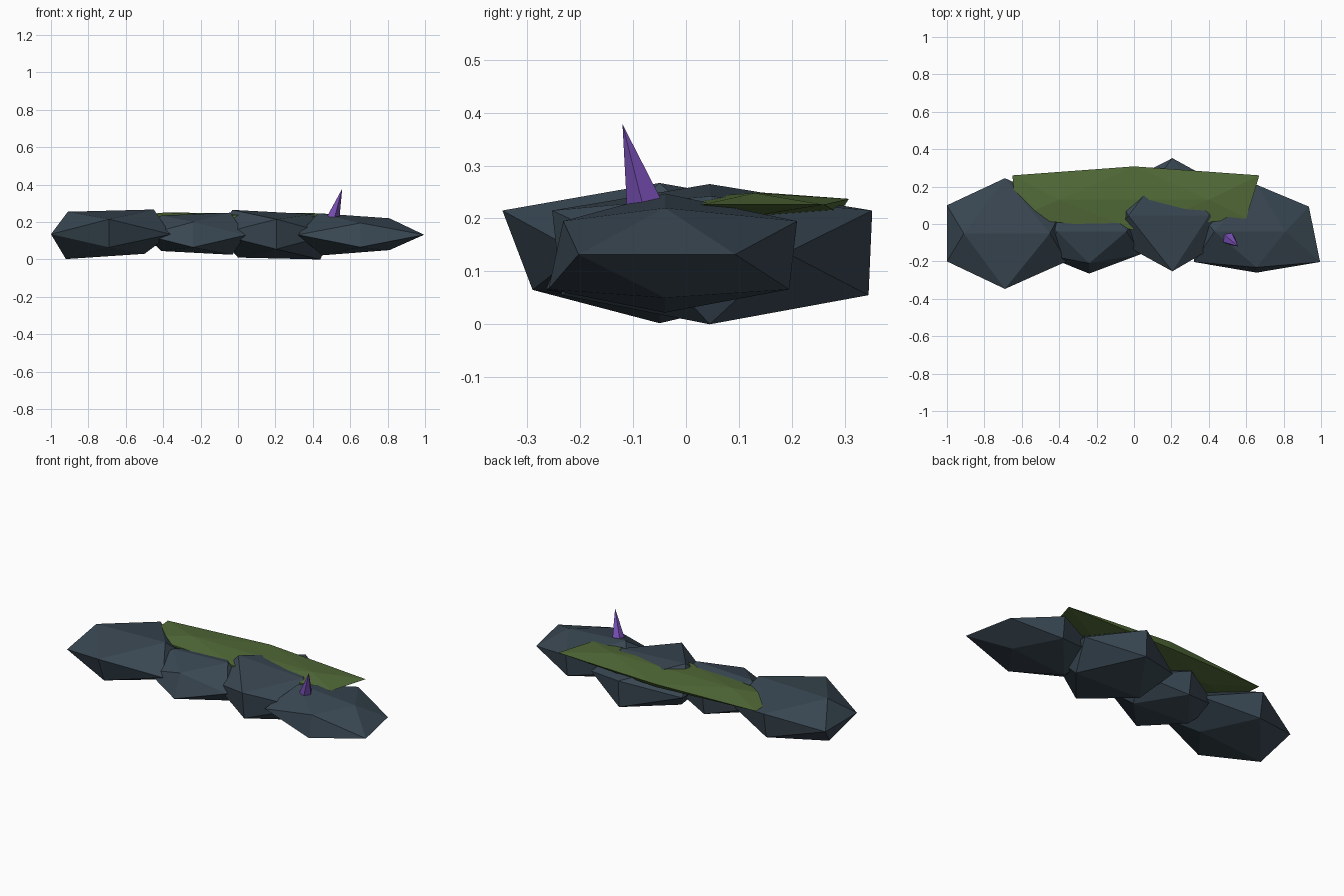
import bpy, bmesh
from mathutils import Vector

if "Cube" in bpy.data.objects:
    bpy.data.objects.remove(bpy.data.objects["Cube"])

PHI = 1.618034


def material(name, rgb):
    lin = [((c / 255 + 0.055) / 1.055) ** 2.4 for c in rgb]
    m = bpy.data.materials.new(name)
    m.diffuse_color = (*lin, 1)
    m.use_nodes = True
    m.node_tree.nodes["Principled BSDF"].inputs["Base Color"].default_value = m.diffuse_color
    return m


slate = material("slate", (57, 71, 82))
moss_green = material("moss green", (82, 107, 56))
violet = material("violet", (124, 82, 186))


def finish(name, bm, mat):
    bmesh.ops.recalc_face_normals(bm, faces=bm.faces[:])
    me = bpy.data.meshes.new(name)
    bm.to_mesh(me)
    bm.free()
    me.materials.append(mat)
    ob = bpy.data.objects.new(name, me)
    bpy.context.collection.objects.link(ob)
    return ob


def boulder(name, mat, left, right, ends, front, back, mid, top, bottom, ridge_y):
    """Twenty-sided boulder: six opposing edges of an icosahedron, reshaped.
    left/right: x at front and back of the end edge; ends: (y0, y1, z)
    front/back: y at bottom and top; mid: (x, z bottom, z top)
    top/bottom: (x left, z left, x right, z right) at y = ridge_y"""
    bm = bmesh.new()
    pairs = []

    def add(canon, pos):
        pairs.append((bm.verts.new(canon), Vector(pos)))

    for i, s in enumerate((-1, 1)):
        add((-PHI, s, 0), (left[i], ends[i], ends[2]))
        add((PHI, s, 0), (right[i], ends[i], ends[2]))
        add((0, -PHI, s), (mid[0], front[i], mid[1 + i]))
        add((0, PHI, s), (mid[0], back[i], mid[1 + i]))
        add((s, 0, PHI), (top[2 * i], ridge_y, top[2 * i + 1]))
        add((s, 0, -PHI), (bottom[2 * i], ridge_y, bottom[2 * i + 1]))
    bmesh.ops.convex_hull(bm, input=bm.verts[:])
    for v, p in pairs:
        v.co = p
    return finish(name, bm, mat)


# Row of four boulders, left to right
boulder("boulder_far_left", slate, (-1.0, -1.0), (-0.36, -0.37), (-0.2, 0.1, 0.135),
        (-0.29, -0.347), (0.22, 0.245), (-0.69, 0.065, 0.215),
        (-0.91, 0.255, -0.45, 0.267), (-0.92, 0.002, -0.5, 0.03), -0.05)
boulder("boulder_mid_left", slate, (-0.5, -0.5), (0.04, 0.04), (-0.16, 0.08, 0.13),
        (-0.265, -0.21), (0.17, 0.19), (-0.24, 0.065, 0.2),
        (-0.41, 0.235, -0.04, 0.25), (-0.41, 0.045, -0.03, 0.025), -0.04)
boulder("boulder_mid_right", slate, (-0.11, -0.11), (0.5, 0.5), (-0.08, 0.19, 0.135),
        (-0.235, -0.253), (0.345, 0.352), (0.205, 0.055, 0.215),
        (-0.03, 0.265, 0.4, 0.242), (0.0, 0.01, 0.44, 0.0), 0.045)
boulder("boulder_far_right", slate, (0.32, 0.32), (0.995, 0.935), (-0.203, 0.093, 0.132),
        (-0.26, -0.232), (0.195, 0.21), (0.655, 0.066, 0.195),
        (0.43, 0.247, 0.81, 0.22), (0.45, 0.022, 0.81, 0.05), -0.04)

# Thin moss mat draped behind the ridge
boulder("moss_mat", moss_green, (-0.63, -0.65), (0.6, 0.67), (0.03, 0.26, 0.226),
        (-0.03, -0.03), (0.29, 0.308), (0.0, 0.21, 0.237),
        (-0.4, 0.25, 0.4, 0.248), (-0.4, 0.207, 0.4, 0.205), 0.13)

# Leaning crystal spike
base, tip = Vector((0.508, -0.078, 0.228)), Vector((0.557, -0.12, 0.378))
axis = tip - base
bm = bmesh.new()
bmesh.ops.create_cone(bm, cap_ends=True, segments=5, radius1=0.036, radius2=0,
                      depth=axis.length)
bmesh.ops.remove_doubles(bm, verts=bm.verts[:], dist=1e-5)
spike = finish("crystal_spike", bm, violet)
spike.rotation_mode = 'QUATERNION'
spike.rotation_quaternion = axis.to_track_quat('Z', 'Y')
spike.location = (base + tip) / 2
